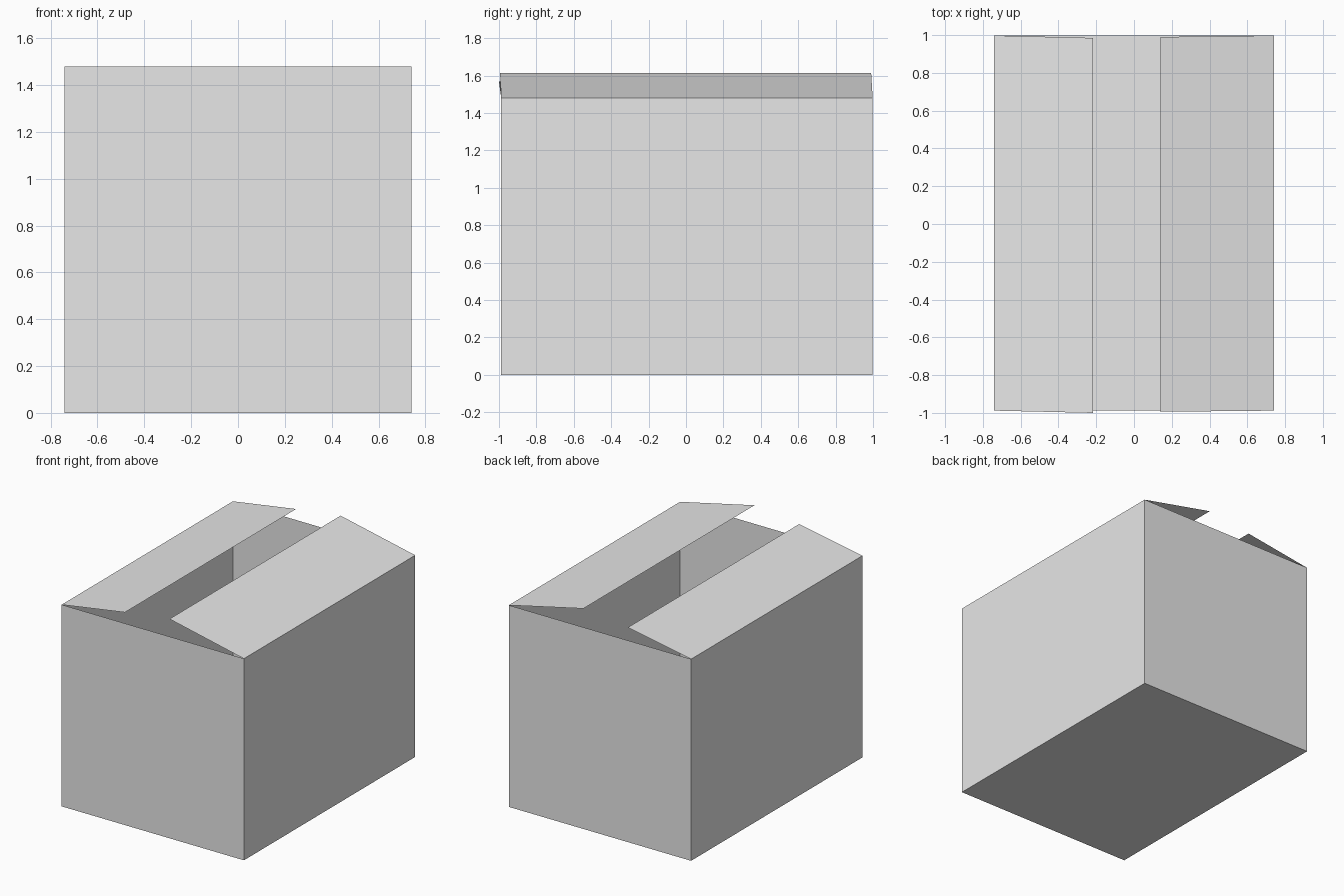
import bpy
import bmesh
from mathutils import Vector

cube = bpy.data.objects.get("Cube")
if cube:
    bpy.data.objects.remove(cube, do_unlink=True)

HALF_W, HEIGHT = 0.74, 1.48
FRONT, BACK = -0.988, 0.998

grey = bpy.data.materials.new("light grey card")
grey.use_nodes = True
grey.diffuse_color = (0.8, 0.8, 0.8, 1)
grey.node_tree.nodes["Principled BSDF"].inputs["Base Color"].default_value = grey.diffuse_color


def add_object(name, bm):
    mesh = bpy.data.meshes.new(name)
    bm.to_mesh(mesh)
    bm.free()
    mesh.materials.append(grey)
    obj = bpy.data.objects.new(name, mesh)
    bpy.context.collection.objects.link(obj)
    return obj


# Open-topped box of thin card: a scaled cube without its top face
bm = bmesh.new()
bmesh.ops.create_cube(bm, size=1)
size = Vector((2 * HALF_W, BACK - FRONT, HEIGHT))
bmesh.ops.scale(bm, vec=size, verts=bm.verts)
bmesh.ops.translate(bm, vec=(0, (FRONT + BACK) / 2, HEIGHT / 2), verts=bm.verts)
top = [f for f in bm.faces if f.normal.z > 0.9]
bmesh.ops.delete(bm, geom=top, context='FACES_ONLY')
add_object("box_body", bm)


# Lid flap: hinge along a side wall, swung inward and slightly skewed
def add_flap(name, side, tip_x, tip_z, tip_front, tip_back):
    bm = bmesh.new()
    corners = [(side * HALF_W, FRONT, HEIGHT), (tip_x, tip_front, tip_z),
               (tip_x, tip_back, tip_z), (side * HALF_W, BACK, HEIGHT)]
    face = bm.faces.new([bm.verts.new(c) for c in corners])
    face.normal_update()
    if face.normal.z < 0:
        face.normal_flip()
    add_object(name, bm)


add_flap("left_flap", 1, 0.14, 1.613, -0.994, 0.99)
add_flap("right_flap", -1, -0.218, 1.568, -1.0, 0.985)
